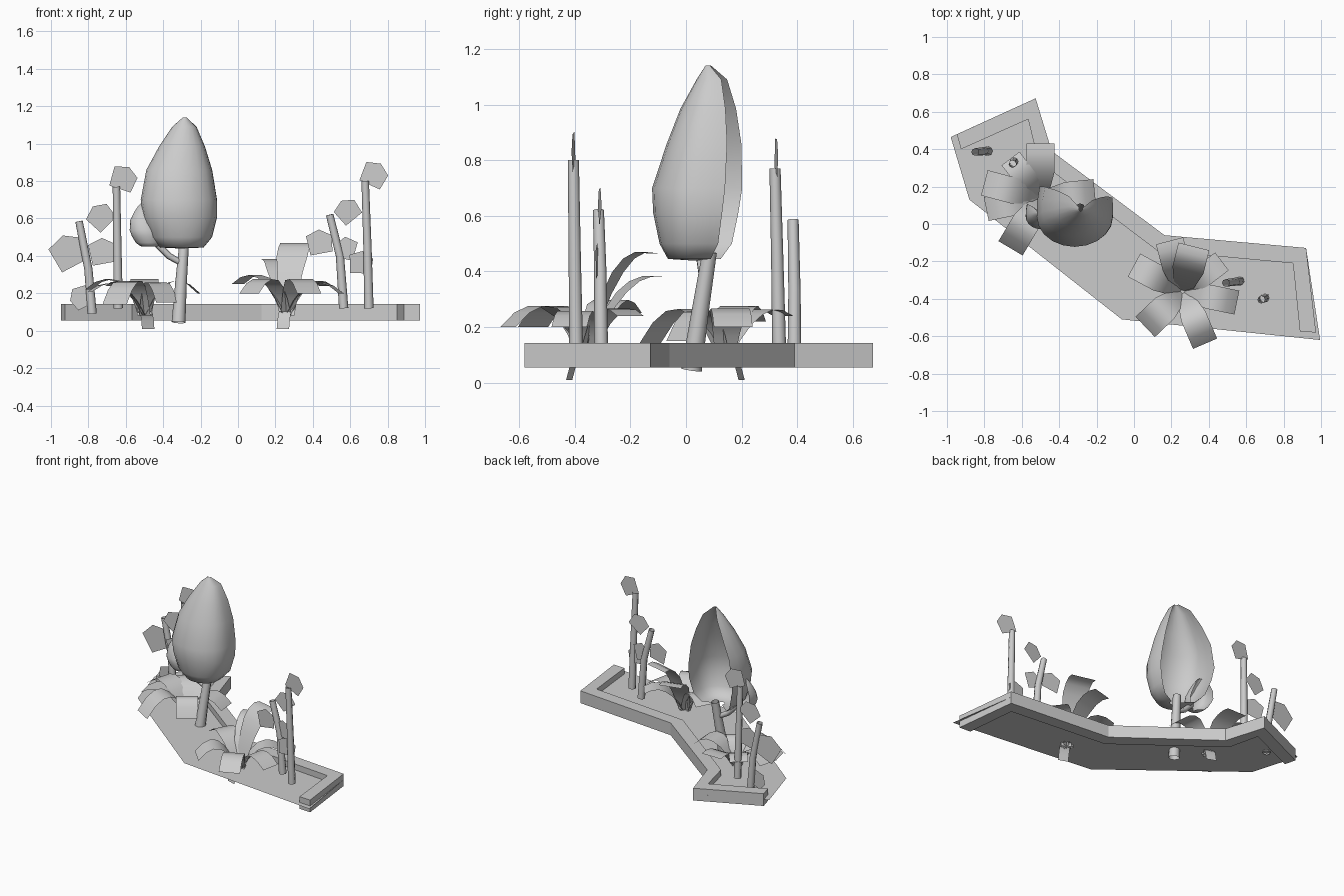
import bpy, math
from mathutils import Vector

if "Cube" in bpy.data.objects:
    bpy.data.objects.remove(bpy.data.objects["Cube"])


def make(name, verts, faces, smooth=False):
    me = bpy.data.meshes.new(name)
    me.from_pydata([tuple(v) for v in verts], [], faces)
    me.update()
    ob = bpy.data.objects.new(name, me)
    bpy.context.collection.objects.link(ob)
    for p in me.polygons:
        p.use_smooth = smooth
    return ob


def tube(name, pts, radii, sides=8):
    # round open-ended stem along a path
    pts = [Vector(p) for p in pts]
    verts, faces = [], []
    for i, p in enumerate(pts):
        d = (pts[min(i + 1, len(pts) - 1)] - pts[max(i - 1, 0)]).normalized()
        u = d.cross(Vector((0, 1, 0.01))).normalized()
        w = d.cross(u)
        for k in range(sides):
            a = math.tau * k / sides
            verts.append(p + radii[i] * (math.cos(a) * u + math.sin(a) * w))
    for i in range(len(pts) - 1):
        for k in range(sides):
            n = (k + 1) % sides
            faces.append((i * sides + k, i * sides + n, (i + 1) * sides + n, (i + 1) * sides + k))
    return make(name, verts, faces, True)


def arch_leaf(name, base, tip, lift, width):
    # broad blunt leaf arching from base to tip
    b, t = Vector(base), Vector(tip)
    c = b.lerp(t, 0.45)
    c.z = lift
    side = Vector((t.y - b.y, b.x - t.x, 0)).normalized()
    verts, faces, n = [], [], 6
    for i in range(n + 1):
        s = i / n
        p = b * (1 - s) ** 2 + c * 2 * s * (1 - s) + t * s * s
        w = width * 0.5 * (0.5 + 0.5 * min(1, s * 2))
        verts += [p - side * w, p + side * w]
        if i:
            faces.append((2 * i - 2, 2 * i - 1, 2 * i + 1, 2 * i))
    return make(name, verts, faces, True)


def stem_leaf(name, x, y, z, size, turn, yaw):
    # flat five-sided leaf standing nearly in the xz plane
    shape = [(-0.5, -0.35), (0.35, -0.45), (0.5, 0.15), (0.1, 0.5), (-0.45, 0.4)]
    verts = []
    for u, v in shape:
        a = u * math.cos(turn) - v * math.sin(turn)
        b = u * math.sin(turn) + v * math.cos(turn)
        verts.append((x + size * a * math.cos(yaw), y + size * a * math.sin(yaw), z + size * b))
    return make(name, verts, [(0, 1, 2, 3, 4)])


# bud rings: z, centre x, centre y, radius x, radius y
RINGS = [(.44, -.30, .03, .02, .02), (.445, -.30, .03, .115, .095), (.50, -.305, .035, .165, .13),
         (.61, -.31, .035, .197, .153), (.70, -.317, .04, .203, .162), (.86, -.315, .065, .175, .134),
         (.985, -.30, .08, .122, .10), (1.09, -.287, .093, .065, .055), (1.14, -.285, .08, .01, .01)]


def scoop(name, place):
    # cupped bud shell, rounded at the front and open at the back
    section = [(-.92, 1), (-.99, .5)]
    section += [(-math.cos(math.pi * i / 10), -math.sin(math.pi * i / 10)) for i in range(11)]
    section += [(1.01, .35), (.99, .62)]
    m = len(section)
    verts = [place(cx + u * rx, cy + v * ry, z) for z, cx, cy, rx, ry in RINGS for u, v in section]
    faces = [(j * m + i, j * m + i + 1, j * m + m + i + 1, j * m + m + i)
             for j in range(len(RINGS) - 1) for i in range(m - 1)]
    return make(name, verts, faces, True)


# bed wall around the back and both ends
outer = [(-.947, .48), (-.526, .672), (-.44, .39), (.163, -.06), (.92, -.128), (.973, -.58)]
inner = [(-.925, .40), (-.566, .56), (-.513, .339), (.125, -.143), (.85, -.21), (.887, -.575)]
n = len(outer)
verts = [(x, y, z) for z in (.055, .142) for loop in (outer, inner) for x, y in loop]
faces = []
for i in range(n - 1):
    o, p = i, i + n
    faces += [(o, o + 1, p + 1, p), (o + 2 * n, p + 2 * n, p + 2 * n + 1, o + 2 * n + 1),
              (o, o + 2 * n, o + 2 * n + 1, o + 1), (p, p + 1, p + 2 * n + 1, p + 2 * n)]
faces += [(0, n, 3 * n, 2 * n), (n - 1, 3 * n - 1, 4 * n - 1, 2 * n - 1)]
make("bed_wall", verts, faces)

# soil sheet
soil = [(-.98, .465), (-.88, .13), (-.065, -.51), (.995, -.62), (.92, -.128), (.163, -.06), (-.44, .39), (-.526, .672)]
make("soil", [(x, y, .10) for x, y in soil], [tuple(range(len(soil)))])

# large flower: trunk, side branch and two buds
tube("trunk", [(-.318, .02, .045), (-.305, .05, .25), (-.288, .085, .47)], [.037, .031, .026])
tube("side_branch", [(-.30, .065, .36), (-.37, .06, .40), (-.44, .05, .47)], [.016, .018, .018], 6)
scoop("large_bud", lambda x, y, z: (x, y, z))
scoop("small_bud", lambda x, y, z: (-.495 + (x + .315) * .41 - (z - .7) * .06,
                                    .04 + (y - .04) * .42, .45 + (z - .44) * .335))

# upright stems
stems = [[(-.78, .39, .09), (-.80, .39, .33), (-.85, .385, .585)],
         [(-.64, .335, .12), (-.645, .328, .45), (-.65, .32, .77)],
         [(.565, -.305, .12), (.545, -.308, .40), (.49, -.315, .62)],
         [(.70, -.395, .12), (.692, -.40, .45), (.68, -.405, .80)]]
for i, p in enumerate(stems):
    tube(f"stem_{i + 1}", p, [.025, .022, .02])

# flat leaves on the stems: x, y, z, size, turn
flat = [(-.90, .385, .42, .19, .6), (-.84, .39, .18, .12, 2.1), (-.73, .33, .61, .14, .9),
        (-.72, .33, .42, .15, .3), (-.61, .325, .81, .14, -.2),
        (.44, -.31, .47, .14, .3), (.59, -.31, .64, .13, .8), (.58, -.32, .44, .12, 1.4),
        (.66, -.39, .36, .13, .1), (.73, -.405, .83, .14, -.3)]
for i, (x, y, z, s, t) in enumerate(flat):
    stem_leaf(f"stem_leaf_{i + 1}", x, y, z, s, t, .09 * (-1) ** i)

# low rosettes of broad leaves: tip x, y, z, lift, width
left = [(-.50, .43, .27, .31, .15), (-.80, .22, .22, .38, .14), (-.79, .08, .21, .34, .13),
        (-.66, -.13, .14, .42, .15), (-.21, .17, .20, .38, .14), (-.38, -.03, .15, .40, .14),
        (-.66, .35, .24, .33, .12), (-.48, .20, .01, .15, .07)]
right = [(.19, -.09, .38, .42, .15), (.00, -.22, .25, .40, .14), (.06, -.55, .20, .40, .15),
         (.38, -.64, .20, .40, .14), (.55, -.42, .20, .36, .13), (.32, -.12, .465, .52, .17),
         (.47, -.20, .24, .34, .12), (.24, -.42, .01, .15, .07)]
for label, base, tips in (("left", (-.50, .14, .08), left), ("right", (.26, -.36, .08), right)):
    for i, (x, y, z, lift, w) in enumerate(tips):
        arch_leaf(f"{label}_rosette_leaf_{i + 1}", base, (x, y, z), lift, w)
